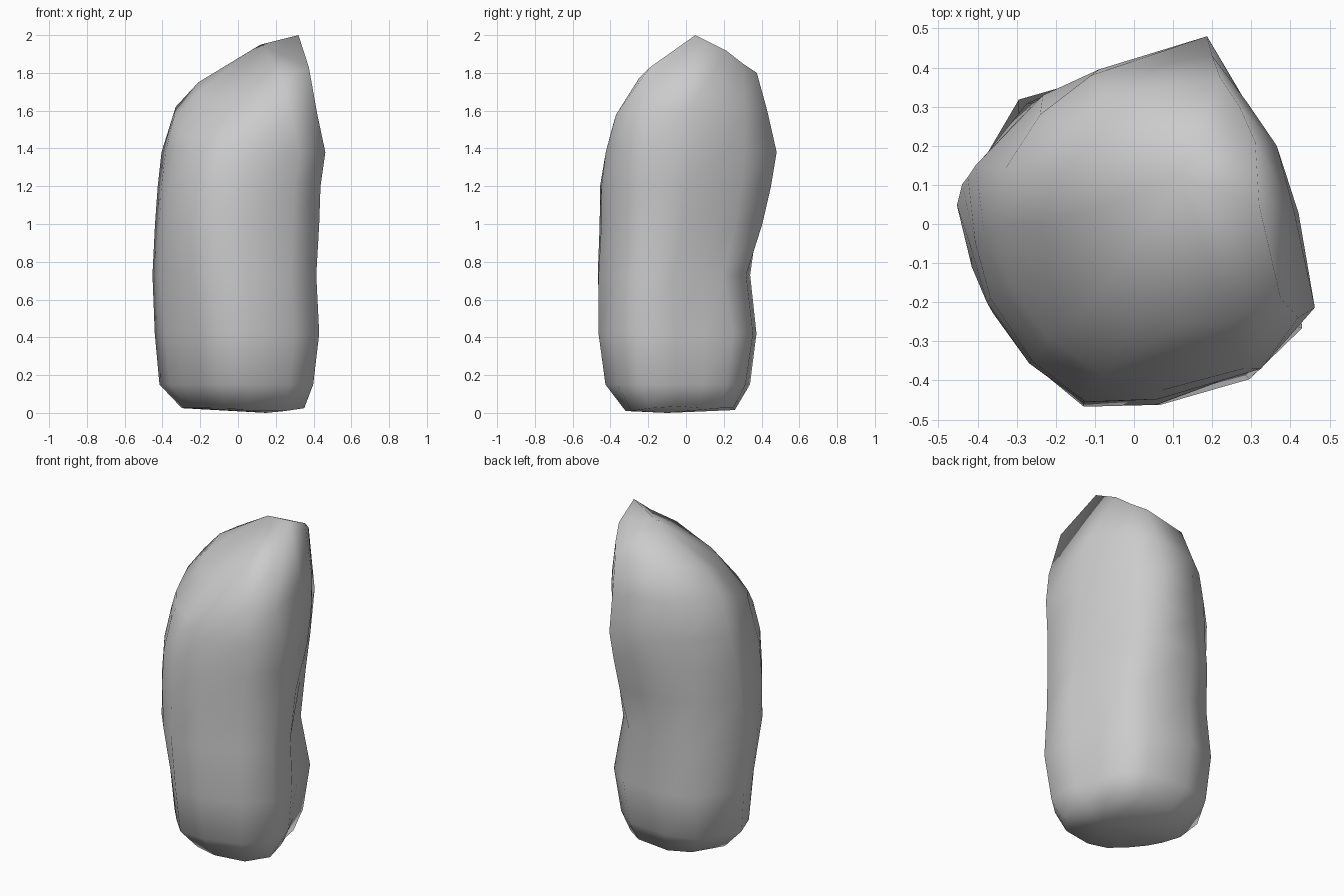
import bpy, bmesh
from math import atan2, cos, sin, pi

# Plan outline of the stone, counter-clockwise from +x
outline = [(.42, 0), (.355, .19), (.285, .30), (.18, .48), (-.11, .39), (-.26, .32), (-.44, .13),
           (-.42, -.05), (-.38, -.2), (-.27, -.37), (-.13, -.48), (.06, -.47), (.3, -.39), (.44, -.24)]
# Blunter back used low down
blunt = {2: (.33, .36), 3: (.18, .48), 4: (-.11, .47), 5: (-.28, .38)}

# Side profile: z, xmin, xmax, ymin, ymax, bluntness,
# then swelling of the back-right, back-left, front-left and front-right corners
levels = [(.025, -.28, .33, -.32, .25, 1, 0, .04, -.03, .03),
          (.15, -.39, .405, -.44, .325, 1, -.02, .06, -.06, -.01),
          (.42, -.415, .43, -.475, .36, 1, -.01, .06, -.06, 0),
          (.73, -.44, .435, -.48, .345, .9, -.05, .03, -.03, -.03),
          (1.0, -.435, .43, -.457, .42, .5, -.03, .01, 0, 0),
          (1.2, -.425, .43, -.455, .45, .2, 0, 0, 0, .01),
          (1.38, -.405, .435, -.425, .48, 0, 0, 0, -.01, .04)]

# Slanted shoulder and crown
shoulder = [(.41, .03, 1.62), (.365, .2, 1.6), (.29, .31, 1.6), (.20, .43, 1.6), (-.11, .38, 1.6),
            (-.24, .28, 1.6), (-.33, .14, 1.62), (-.34, 0, 1.56), (-.31, -.16, 1.48),
            (-.22, -.29, 1.45), (-.08, -.385, 1.47), (.08, -.385, 1.53), (.28, -.37, 1.58),
            (.42, -.24, 1.58)]
crown = [(.32, .05, 2.0), (.31, .21, 1.92), (.27, .30, 1.85), (.22, .375, 1.8), (-.07, .33, 1.78),
         (-.16, .23, 1.77), (-.21, .12, 1.75), (-.21, 0, 1.70), (-.18, -.11, 1.65),
         (-.10, -.2, 1.65), (0, -.25, 1.67), (.12, -.26, 1.71), (.24, -.25, 1.77), (.375, -.19, 1.83)]


def section(z, x0, x1, y0, y1, b, *corners):
    pts = []
    for i, (x, y) in enumerate(outline):
        bx, by = blunt.get(i, (x, y))
        x, y = x + (bx - x) * b, y + (by - y) * b
        a = atan2(y, x)
        swell = sum(c * max(0, cos(a - pi / 4 - k * pi / 2)) ** 6 for k, c in enumerate(corners))
        pts.append((x0 + (x + .44) / .88 * (x1 - x0) + swell * cos(a),
                    y0 + (y + .48) / .96 * (y1 - y0) + swell * sin(a), z))
    return pts


bm = bmesh.new()
sections = [section(*l) for l in levels] + [shoulder, crown]
# Uneven foot: low spots front and back
for i, z in ((11, .01), (12, .01), (4, .015), (0, .035)):
    x, y, _ = sections[0][i]
    sections[0][i] = (x, y, z)
rings = [[bm.verts.new(p) for p in s] for s in sections]
n = len(outline)
for a, b in zip(rings, rings[1:]):
    for i in range(n):
        j = (i + 1) % n
        bm.faces.new((a[i], a[j], b[j], b[i]))

# Close foot and crown with fans
foot = bm.verts.new((.15, -.1, 0))
top = bm.verts.new((.12, .12, 1.95))
for i in range(n):
    j = (i + 1) % n
    bm.faces.new((foot, rings[0][j], rings[0][i]))
    bm.faces.new((top, rings[-1][i], rings[-1][j]))
bmesh.ops.recalc_face_normals(bm, faces=bm.faces)
for f in bm.faces:
    f.smooth = True

mesh = bpy.data.meshes.new("standing_stone")
bm.to_mesh(mesh)
bm.free()
bpy.context.collection.objects.link(bpy.data.objects.new("standing_stone", mesh))
